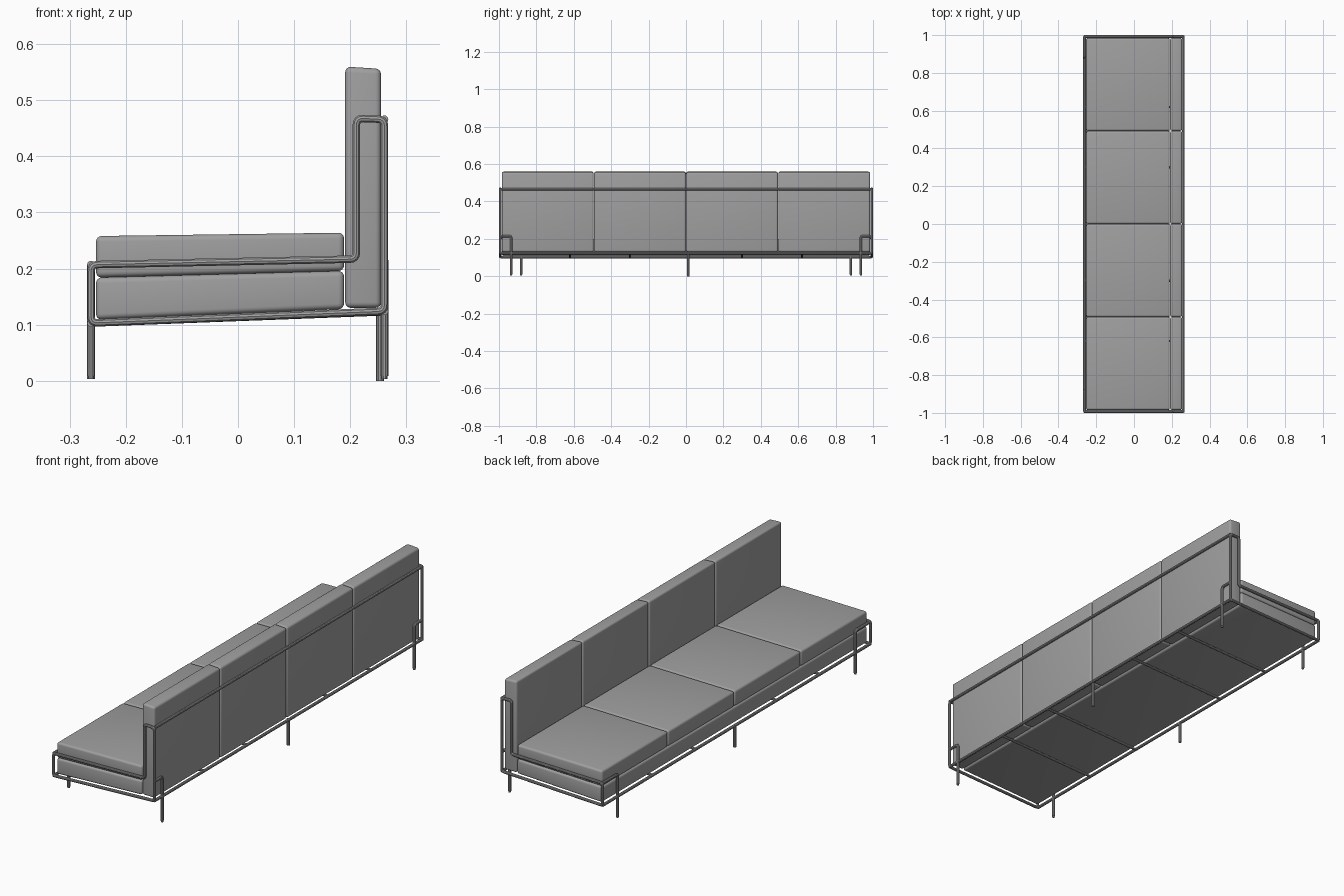
import bpy
import bmesh
from mathutils import Vector

cube = bpy.data.objects.get("Cube")
if cube:
    bpy.data.objects.remove(cube)

grey = bpy.data.materials.new("mid grey")
grey.use_nodes = True
colour = (0.35, 0.35, 0.35, 1)
grey.diffuse_color = colour
grey.node_tree.nodes["Principled BSDF"].inputs["Base Color"].default_value = colour

R = 0.007            # tube radius
FRONT, BACK = -0.262, 0.261
END = 0.993          # centre line of the end frames


def add_mesh(name, mesh):
    obj = bpy.data.objects.new(name, mesh)
    mesh.materials.clear()
    mesh.materials.append(grey)
    bpy.context.collection.objects.link(obj)
    return obj


def rounded(points, closed, radius=0.012):
    """Replace each corner of a path with a short arc."""
    pts = [Vector(p) for p in points]
    n, out = len(pts), []
    for i, p in enumerate(pts):
        if not closed and i in (0, n - 1):
            out.append(p)
            continue
        a = p + (pts[i - 1] - p).normalized() * radius
        b = p + (pts[(i + 1) % n] - p).normalized() * radius
        for k in range(5):
            t = k / 4
            out.append(a * (1 - t) ** 2 + p * 2 * t * (1 - t) + b * t ** 2)
    return out


def tube(name, points, closed=False, radius=R):
    pts = rounded(points, closed)
    curve = bpy.data.curves.new(name + " path", "CURVE")
    curve.dimensions = "3D"
    curve.bevel_depth = radius
    curve.bevel_resolution = 3
    curve.use_fill_caps = True
    spline = curve.splines.new("POLY")
    spline.points.add(len(pts) - 1)
    for sp, p in zip(spline.points, pts):
        sp.co = (*p, 1)
    spline.use_cyclic_u = closed
    helper = bpy.data.objects.new(name + " path", curve)
    bpy.context.collection.objects.link(helper)
    bpy.context.view_layer.update()
    graph = bpy.context.evaluated_depsgraph_get()
    mesh = bpy.data.meshes.new_from_object(helper.evaluated_get(graph))
    bpy.data.objects.remove(helper)
    obj = add_mesh(name, mesh)
    smooth(obj)
    return obj


def smooth(obj):
    bpy.ops.object.select_all(action="DESELECT")
    obj.select_set(True)
    bpy.context.view_layer.objects.active = obj
    bpy.ops.object.shade_smooth_by_angle()


def cushion(name, profile, y0, y1, width=0.01):
    """Extrude a side profile (x, z) along y and soften its edges."""
    bm = bmesh.new()
    face = bm.faces.new([bm.verts.new((x, y0, z)) for x, z in profile])
    ext = bmesh.ops.extrude_face_region(bm, geom=[face])
    verts = [v for v in ext["geom"] if isinstance(v, bmesh.types.BMVert)]
    bmesh.ops.translate(bm, vec=(0, y1 - y0, 0), verts=verts)
    bmesh.ops.recalc_face_normals(bm, faces=bm.faces)
    bmesh.ops.bevel(bm, geom=bm.edges[:], offset=width, segments=4,
                    profile=0.5, affect="EDGES")
    mesh = bpy.data.meshes.new(name)
    bm.to_mesh(mesh)
    bm.free()
    smooth(add_mesh(name, mesh))


# Upholstery: one base, four seat cushions and four back cushions
cushion("seat_base", [(-0.253, 0.109), (0.189, 0.128), (0.189, 0.196), (-0.253, 0.184)],
        -0.985, 0.985)
seat = [(-0.253, 0.184), (0.189, 0.196), (0.189, 0.264), (-0.253, 0.258)]
back = [(0.191, 0.13), (0.255, 0.13), (0.255, 0.556), (0.191, 0.56)]
for i in range(4):
    start = -0.985 + i * 0.4925
    cushion(f"seat_cushion_{i + 1}", seat, start + 0.001, start + 0.4915)
    cushion(f"back_cushion_{i + 1}", back, start + 0.001, start + 0.4915)

# End frames, corner legs and feet
side_path = [(FRONT, 0.103), (FRONT, 0.207), (0.211, 0.217), (0.211, 0.468),
             (BACK, 0.466), (BACK, 0.124)]
for side, s in (("near", -1), ("far", 1)):
    y = s * END
    tube(f"{side}_end_frame", [(x, y, z) for x, z in side_path], closed=True)
    for part, x, leg_y, top in (("front", FRONT, 0.882, 0.207), ("back", BACK, 0.935, 0.215)):
        tube(f"{side}_{part}_leg", [(x, y, top), (x, s * leg_y, top), (x, s * leg_y, 0.009)])
        tube(f"{side}_{part}_foot", [(x, s * leg_y, 0.012), (x, s * leg_y, 0.003)], radius=0.005)

# Long rails
for name, x, z in (("front_rail", FRONT, 0.103), ("back_rail", BACK, 0.124),
                   ("top_back_rail", BACK, 0.466)):
    tube(name, [(x, -END, z), (x, END, z)])

# Cross bars below the seat
for i, y in enumerate((-0.62, -0.3, 0.3, 0.62)):
    tube(f"cross_bar_{i + 1}", [(FRONT, y, 0.102), (BACK, y, 0.122)], radius=0.006)

# Middle legs
tube("front_middle_leg", [(FRONT, 0.012, 0.103), (FRONT, 0.012, 0.003)])
tube("back_middle_leg", [(0.253, 0.012, 0.124), (0.253, 0.012, 0)])
